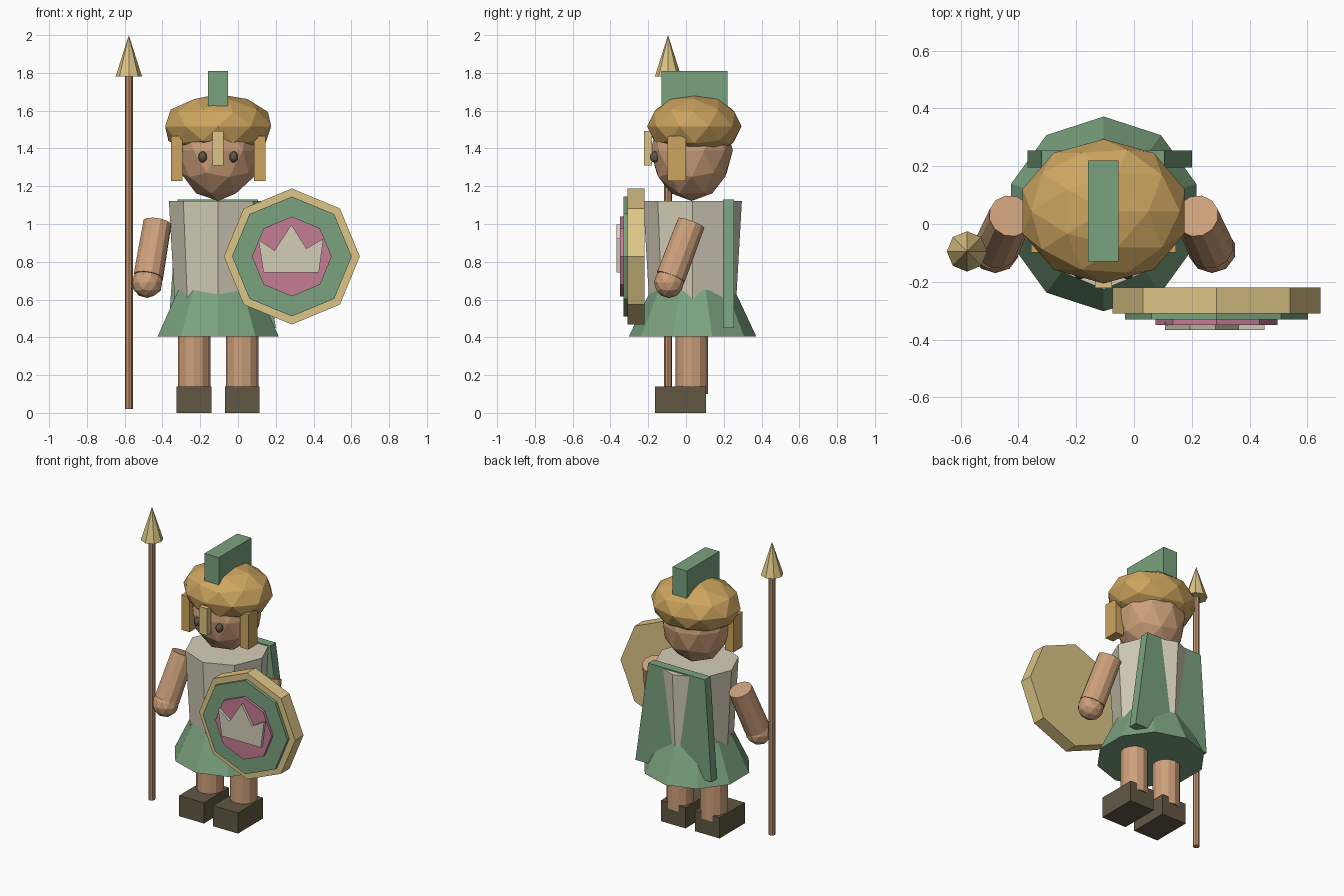
import bpy, bmesh
from math import sin, cos, radians
from mathutils import Vector, Matrix

old = bpy.data.objects.get("Cube")
if old:
    bpy.data.objects.remove(old, do_unlink=True)

CX, CY = -0.105, 0.035      # body axis


def material(name, r, g, b):
    def linear(c):
        c /= 255
        return c / 12.92 if c <= 0.04045 else ((c + 0.055) / 1.055) ** 2.4
    color = (linear(r), linear(g), linear(b), 1)
    m = bpy.data.materials.new(name)
    m.use_nodes = True
    m.diffuse_color = color
    m.node_tree.nodes["Principled BSDF"].inputs["Base Color"].default_value = color
    return m


SKIN = material("skin", 205, 160, 122)
GOLD = material("helmet gold", 205, 165, 95)
PALE = material("pale gold", 221, 197, 134)
GREEN = material("green cloth", 122, 162, 126)
PINK = material("pink", 197, 125, 148)
CREAM = material("cream linen", 211, 205, 183)
DARK = material("dark leather", 98, 88, 68)
WOOD = material("wood", 190, 146, 108)


def finish(bm, name, mat):
    bmesh.ops.recalc_face_normals(bm, faces=bm.faces)
    mesh = bpy.data.meshes.new(name)
    bm.to_mesh(mesh)
    bm.free()
    mesh.materials.append(mat)
    obj = bpy.data.objects.new(name, mesh)
    bpy.context.collection.objects.link(obj)
    return obj


def box(name, mat, x, y, z):
    bm = bmesh.new()
    bmesh.ops.create_cube(bm, size=1)
    for v in bm.verts:
        v.co = [lo + (c + 0.5) * (hi - lo) for c, (lo, hi) in zip(v.co, (x, y, z))]
    return finish(bm, name, mat)


def rod(name, mat, start, end, r1, r2, sides):
    """Tapered cylinder between two points."""
    a, b = Vector(start), Vector(end)
    turn = Vector((0, 0, 1)).rotation_difference(b - a).to_matrix().to_4x4()
    bm = bmesh.new()
    bmesh.ops.create_cone(bm, cap_ends=True, segments=sides, radius1=r1, radius2=r2,
                          depth=(b - a).length,
                          matrix=Matrix.Translation((a + b) / 2) @ turn)
    return finish(bm, name, mat)


def ball(name, mat, center, radii, detail=2):
    bm = bmesh.new()
    bmesh.ops.create_icosphere(bm, subdivisions=detail, radius=1,
                               matrix=Matrix.Translation(center) @ Matrix.Diagonal((*radii, 1)))
    return finish(bm, name, mat)


def plate(name, mat, outline, y0, y1):
    """Front-facing outline (x, z) given depth along y."""
    bm = bmesh.new()
    face = bm.faces.new([bm.verts.new((x, y0, z)) for x, z in outline])
    ext = bmesh.ops.extrude_face_region(bm, geom=[face])["geom"]
    moved = [v for v in ext if isinstance(v, bmesh.types.BMVert)]
    bmesh.ops.translate(bm, verts=moved, vec=(0, y1 - y0, 0))
    return finish(bm, name, mat)


# Limbs, face and cheek guards, once per side
for side, s in (("right", -1), ("left", 1)):
    def X(d):
        return CX + s * d

    box(side + "_boot", DARK, sorted((X(0.035), X(0.22))), (-0.165, 0.105), (0, 0.14))
    rod(side + "_leg", SKIN, (X(0.127), 0.03, 0.10), (X(0.127), 0.03, 0.5), 0.086, 0.086, 12)
    hand = (X(0.375), -0.09, 0.69)
    rod(side + "_arm", SKIN, (X(0.322), 0.028, 1.005), (X(0.37), -0.08, 0.72), 0.076, 0.08, 12)
    ball(side + "_hand", SKIN, hand, (0.083, 0.08, 0.082))
    ball(side + "_eye", DARK, (X(0.082), -0.166, 1.355), (0.023, 0.026, 0.03))
    box(side + "_cheek_guard", GOLD, sorted((X(0.189), X(0.251))), (-0.098, 0), (1.228, 1.465))

# Body
rod("skirt", GREEN, (CX, CY, 0.405), (CX, CY, 0.65), 0.337, 0.222, 10)
rod("torso", CREAM, (CX, CY, 0.55), (CX, CY, 1.123), 0.228, 0.261, 8)
plate("cape", GREEN, [(-0.32, 1.13), (0.105, 1.13), (0.2, 0.45), (-0.368, 0.45)], 0.195, 0.255)

# Head and helmet
ball("head", SKIN, (CX, 0.03, 1.39), (0.222, 0.218, 0.268))
ball("helmet", GOLD, (CX, 0.044, 1.517), (0.295, 0.25, 0.17))
box("helmet_crest", GREEN, (-0.16, -0.053), (-0.13, 0.22), (1.625, 1.81))
box("nose_guard", PALE, (-0.135, -0.077), (-0.222, -0.18), (1.31, 1.493))

# Spear
rod("spear_shaft", WOOD, (-0.578, -0.095, 0.02), (-0.578, -0.095, 1.79), 0.021, 0.021, 8)
rod("spear_head", PALE, (-0.578, -0.095, 1.78), (-0.578, -0.095, 2), 0.07, 0, 8)

# Shield: stacked octagons with a crown emblem
SX, SZ = 0.285, 0.828
for name, mat, r, y0, y1 in (("shield_rim", PALE, 0.36, -0.22, -0.31),
                             ("shield_field", GREEN, 0.317, -0.3, -0.331),
                             ("shield_center", PINK, 0.211, -0.32, -0.349)):
    ring = [(SX + r * cos(radians(45 * i)), SZ + r * sin(radians(45 * i))) for i in range(8)]
    plate(name, mat, ring, y0, y1)
crown = [(0.108, 0.918), (0.193, 0.859), (0.283, 0.997), (0.362, 0.87),
         (0.452, 0.923), (0.428, 0.743), (0.135, 0.743)]
plate("crown_emblem", CREAM, crown, -0.34, -0.367)
